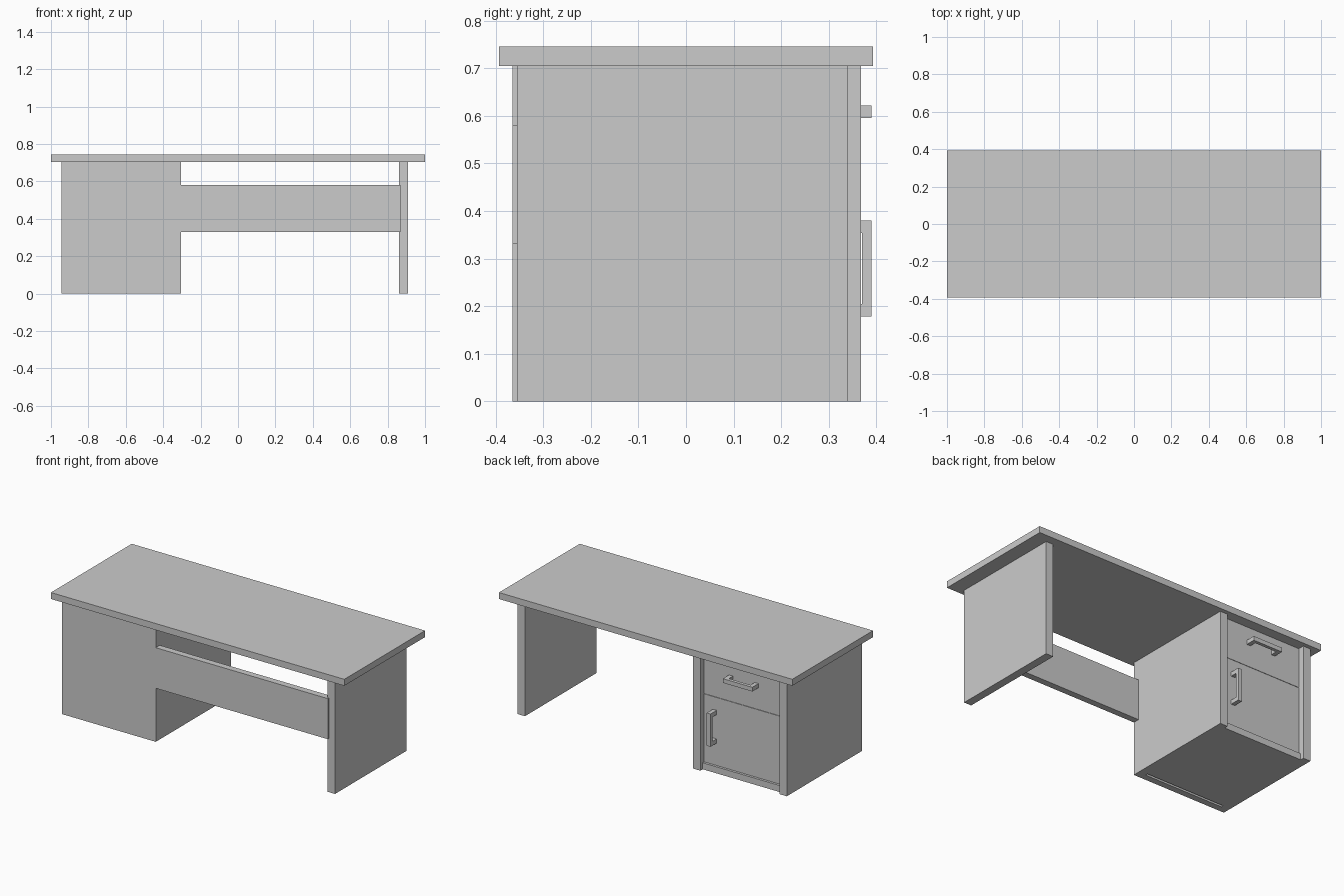
import bpy
import bmesh
from mathutils import Matrix

if "Cube" in bpy.data.objects:
    bpy.data.objects.remove(bpy.data.objects["Cube"])


def boxes(name, *extents):
    """One object made of boxes, each given as (x0, x1, y0, y1, z0, z1)."""
    bm = bmesh.new()
    for x0, x1, y0, y1, z0, z1 in extents:
        m = Matrix.Translation(((x0 + x1) / 2, (y0 + y1) / 2, (z0 + z1) / 2))
        m = m @ Matrix.Diagonal((x1 - x0, y1 - y0, z1 - z0, 1))
        bmesh.ops.create_cube(bm, size=1, matrix=m)
    mesh = bpy.data.meshes.new(name)
    bm.to_mesh(mesh)
    bm.free()
    ob = bpy.data.objects.new(name, mesh)
    bpy.context.collection.objects.link(ob)
    return ob


H = 0.705               # underside of the desktop
T = 0.05                # panel thickness
L, R = -0.945, -0.305   # cabinet sides
FRONT, BACK = 0.368, -0.365
DOOR_Y = 0.33           # face of drawer and door
BAR = 0.026             # handle section

# Desktop, right leg and modesty panel
boxes("desktop", (-1, 1, -0.393, 0.393, H, 0.745))
boxes("leg_panel", (0.86, 0.91, -0.355, 0.34, 0, H))
boxes("modesty_panel", (R, 0.868, BACK, -0.325, 0.33, 0.58))

# Cabinet carcass, with a narrow slot between floor and back
boxes("cabinet_side_outer", (L, L + T, BACK, FRONT, 0, H))
boxes("cabinet_side_inner", (R - T, R, BACK, FRONT, 0, H))
boxes("cabinet_back", (L + T, R - T, BACK, -0.325, 0, H))
boxes("cabinet_floor", (L + T, R - T, -0.31, 0.345, 0, 0.04))

# Drawer front and door, recessed between the sides
boxes("drawer_front", (L + T, R - T, DOOR_Y - 0.04, DOOR_Y, 0.461, H))
boxes("door", (L + T, R - T, DOOR_Y - 0.04, DOOR_Y, 0.04, 0.459))

# Handles: a bar on two end posts
y0, y1, y2 = DOOR_Y, 0.37, 0.39
x0, x1, z0, z1 = -0.725, -0.525, 0.595, 0.621
boxes("drawer_handle",
      (x0, x1, y1, y2, z0, z1),
      (x0, x0 + BAR, y0, y1, z0, z1),
      (x1 - BAR, x1, y0, y1, z0, z1))
x0, x1, z0, z1 = -0.44, -0.414, 0.178, 0.38
boxes("door_handle",
      (x0, x1, y1, y2, z0, z1),
      (x0, x1, y0, y1, z0, z0 + BAR),
      (x0, x1, y0, y1, z1 - BAR, z1))
